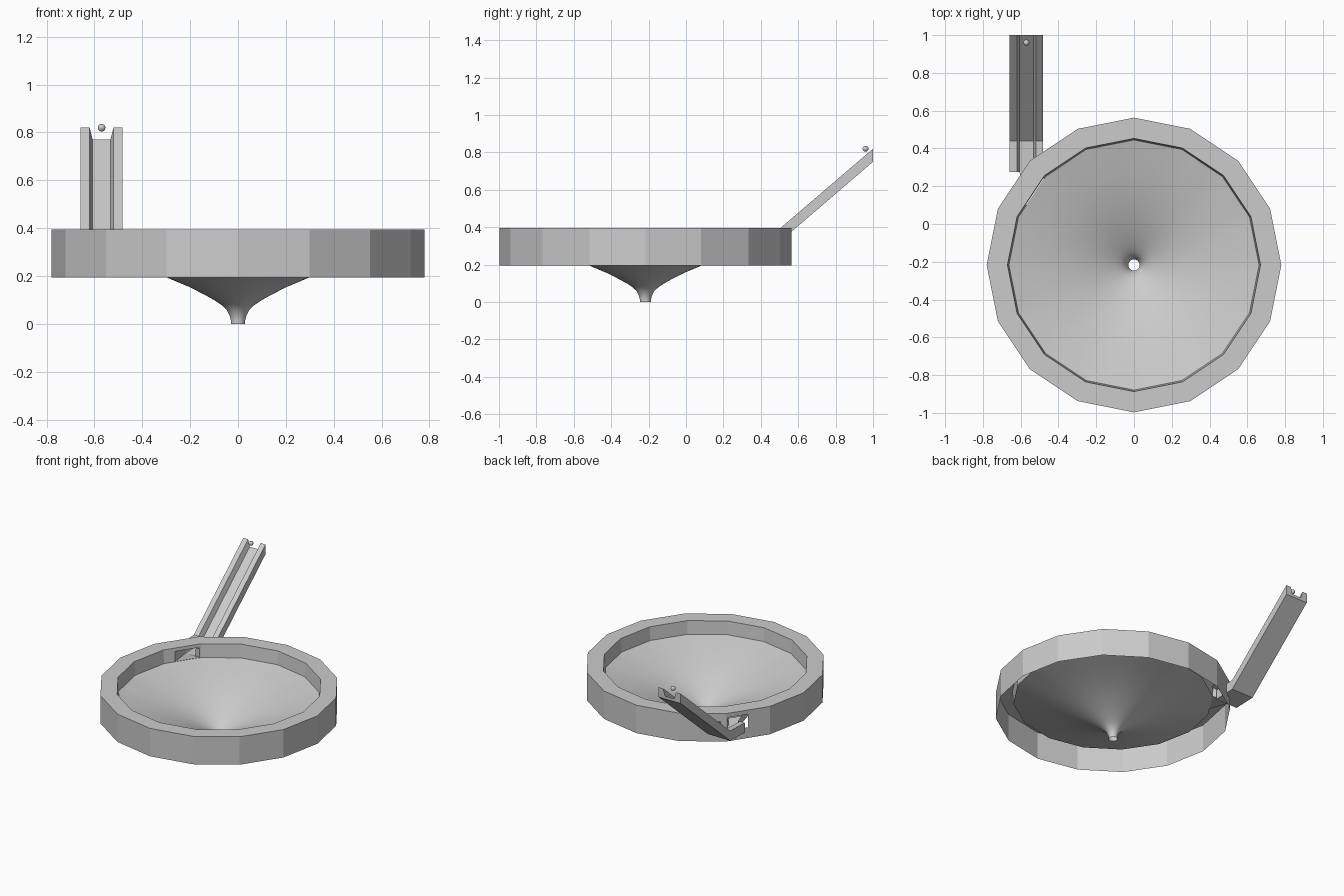
import bpy, bmesh, math
from mathutils import Vector

if "Cube" in bpy.data.objects:
    bpy.data.objects.remove(bpy.data.objects["Cube"])

CX, CY, N = 0.0, -0.217, 16
STEP = 2 * math.pi / N
TOP, BOT, EDGE = 0.395, 0.195, 0.30
R_OUT, R_IN, R_EDGE = 0.78, 0.67, 0.662


def make(name, verts, faces):
    me = bpy.data.meshes.new(name)
    me.from_pydata([tuple(v) for v in verts], [], faces)
    bm = bmesh.new()
    bm.from_mesh(me)
    bmesh.ops.remove_doubles(bm, verts=bm.verts, dist=1e-5)
    bmesh.ops.recalc_face_normals(bm, faces=bm.faces)
    bm.to_mesh(me)
    bm.free()
    ob = bpy.data.objects.new(name, me)
    bpy.context.collection.objects.link(ob)
    return ob


def pt(r, k, z):
    return Vector((CX + r * math.cos(k * STEP), CY + r * math.sin(k * STEP), z))


verts, faces = [], []


def quad(*ps):
    i = len(verts)
    verts.extend(ps)
    faces.append(tuple(range(i, i + len(ps))))


def wall(k, r0, z0, r1, z1, hole=None):
    """One flat wall panel; hole = (u0, u1, v0, v1) leaves an opening."""
    a, b, c, d = pt(r0, k, z0), pt(r0, k + 1, z0), pt(r1, k + 1, z1), pt(r1, k, z1)
    if not hole:
        quad(a, b, c, d)
        return
    u0, u1, v0, v1 = hole
    us, vs = (0, u0, u1, 1), (0, v0, v1, 1)

    def p(u, v):
        return a.lerp(b, u).lerp(d.lerp(c, u), v)
    for i in range(3):
        for j in range(3):
            if (i, j) != (1, 1):
                quad(p(us[i], vs[j]), p(us[i + 1], vs[j]),
                     p(us[i + 1], vs[j + 1]), p(us[i], vs[j + 1]))


# Rim: outer skirt, flat top and inner wall, open underneath
for k in range(N):
    entry = k == 6
    wall(k, R_OUT, BOT, R_OUT, TOP, (0.03, 0.5, 0.38, 0.85) if entry else None)
    wall(k, R_OUT, TOP, R_IN, TOP)
    wall(k, R_EDGE, EDGE, R_IN, TOP, (0.05, 0.7, 0.02, 0.75) if entry else None)
make("rim", verts, faces)

# Funnel: smooth trumpet profile whose edge meets the 16-sided wall
profile = [(0.03, 0), (0.03, 0.015), (0.035, 0.035), (0.048, 0.06), (0.07, 0.08),
           (0.1, 0.1), (0.14, 0.122), (0.2, 0.153), (0.3, 0.195), (0.4, 0.23),
           (0.5, 0.259), (0.59, 0.282), (R_EDGE, EDGE)]
SEG = 64
fv, ff = [], []
for r, z in profile:
    blend = (r / R_EDGE) ** 4
    for i in range(SEG):
        a = 2 * math.pi * i / SEG
        flat = math.cos(STEP / 2) / math.cos(a % STEP - STEP / 2)
        rr = r * (1 + blend * (flat - 1))
        fv.append((CX + rr * math.cos(a), CY + rr * math.sin(a), z))
for j in range(len(profile) - 1):
    for i in range(SEG):
        n = (i + 1) % SEG
        ff.append((j * SEG + i, j * SEG + n, (j + 1) * SEG + n, (j + 1) * SEG + i))
funnel = make("funnel", fv, ff)
for p in funnel.data.polygons:
    p.use_smooth = True

# Ramp: grooved channel, steep run then a level foot
section = [(-0.088, -0.07), (0.088, -0.07), (0.088, 0), (0.05, 0),
           (0.037, -0.05), (-0.037, -0.05), (-0.05, 0), (-0.088, 0)]
path = [(1.0, 0.82), (0.44, 0.34), (0.275, 0.335)]
M = len(section)
rv = [(-0.57 + x, y, z + dz) for y, z in path for x, dz in section]
rf = []
for j in range(len(path) - 1):
    for i in range(M):
        n = (i + 1) % M
        rf.append((j * M + i, j * M + n, (j + 1) * M + n, (j + 1) * M + i))
for o in (0, (len(path) - 1) * M):
    # end caps: floor plate and two side walls
    rf += [(o, o + 1, o + 4, o + 5), (o + 1, o + 2, o + 3, o + 4), (o, o + 5, o + 6, o + 7)]
make("ramp", rv, rf)

# Outlet: short tray leading from the ramp through the rim to the bowl
a, b = Vector((-0.607, 0.278, 0.285)), Vector((-0.533, 0.278, 0.285))
d = pt(R_EDGE, 6, 0.302).lerp(pt(R_EDGE, 7, 0.302), 0.7)
c = pt(R_EDGE, 6, 0.302).lerp(pt(R_EDGE, 7, 0.302), 0.05)
up = Vector((0, 0, 0.07))
make("outlet", [a, b, c, d, a + up * 0.7, b + up * 0.7, c + up, d + up],
     [(0, 1, 2, 3), (0, 3, 7, 4), (1, 5, 6, 2)])

# Ball at the top of the ramp
bpy.ops.mesh.primitive_uv_sphere_add(segments=24, ring_count=12, radius=0.016,
                                     location=(-0.57, 0.96, 0.82))
bpy.context.object.name = "ball"
bpy.ops.object.shade_smooth()
